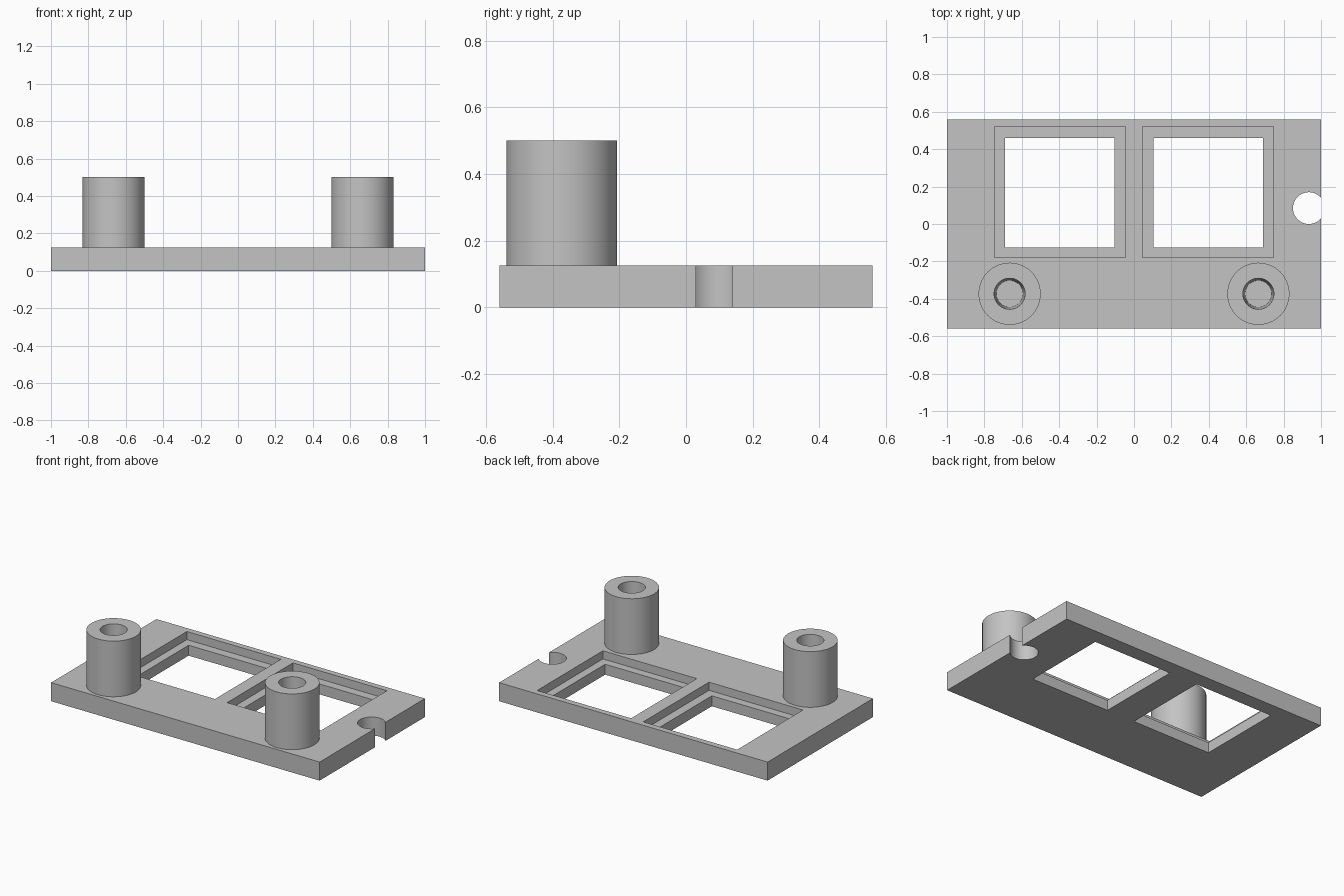
import bpy
import bmesh
import math

if "Cube" in bpy.data.objects:
    bpy.data.objects.remove(bpy.data.objects["Cube"], do_unlink=True)

GREY = (0.55, 0.55, 0.55, 1.0)
grey = bpy.data.materials.new("plain_grey")
grey.use_nodes = True
grey.diffuse_color = GREY
for node in grey.node_tree.nodes:
    if node.type == 'BSDF_PRINCIPLED':
        node.inputs["Base Color"].default_value = GREY

THICK = 0.125      # plate thickness
LEDGE = 0.07       # height of the window ledges
HALF_DEPTH = 0.56
SEGMENTS = 64


def activate(obj):
    bpy.ops.object.select_all(action='DESELECT')
    obj.select_set(True)
    bpy.context.view_layer.objects.active = obj


def box(name, x, y, z):
    """Box spanning the given (low, high) ranges."""
    spans = (x, y, z)
    bpy.ops.mesh.primitive_cube_add(size=1, location=[sum(s) / 2 for s in spans])
    obj = bpy.context.object
    obj.name = name
    obj.scale = [s[1] - s[0] for s in spans]
    bpy.ops.object.transform_apply(location=True, rotation=False, scale=True)
    obj.data.materials.append(grey)
    return obj


def cut(target, cutter):
    """Subtract the cutter from the target and discard it."""
    cutter.hide_render = True
    mod = target.modifiers.new("cut", 'BOOLEAN')
    mod.operation = 'DIFFERENCE'
    mod.solver = 'EXACT'
    mod.object = cutter
    activate(target)
    bpy.ops.object.modifier_apply(modifier=mod.name)
    bpy.data.objects.remove(cutter, do_unlink=True)


def lathe(name, profile, x, y):
    """Spin an (radius, height) profile around a vertical axis."""
    bm = bmesh.new()
    verts = [bm.verts.new((r, 0, z)) for r, z in profile]
    edges = [bm.edges.new(pair) for pair in zip(verts, verts[1:])]
    bmesh.ops.spin(bm, geom=verts + edges, cent=(0, 0, 0), axis=(0, 0, 1),
                   angle=math.tau, steps=SEGMENTS)
    bmesh.ops.remove_doubles(bm, verts=bm.verts, dist=0.0001)
    bmesh.ops.recalc_face_normals(bm, faces=bm.faces)
    mesh = bpy.data.meshes.new(name)
    bm.to_mesh(mesh)
    bm.free()
    mesh.materials.append(grey)
    obj = bpy.data.objects.new(name, mesh)
    obj.location = (x, y, 0)
    bpy.context.collection.objects.link(obj)
    activate(obj)
    bpy.ops.object.shade_smooth_by_angle(angle=math.radians(30))
    return obj


# Base plate with two ledged square windows
plate = box("base_plate", (-1, 1), (-HALF_DEPTH, HALF_DEPTH), (0, THICK))
for side in (-1, 1):
    recess_x = sorted((side * 0.045, side * 0.745))
    window_x = sorted((side * 0.105, side * 0.69))
    cut(plate, box("recess_cutter", recess_x, (-0.18, 0.52), (LEDGE, 0.3)))
    cut(plate, box("window_cutter", window_x, (-0.125, 0.46), (-0.1, 0.3)))

# Round notch breaking through the left edge
bpy.ops.mesh.primitive_cylinder_add(vertices=SEGMENTS, radius=0.085, depth=0.6,
                                    location=(0.935, 0.085, 0))
notch = bpy.context.object
notch.data.materials.append(grey)
cut(plate, notch)
activate(plate)
bpy.ops.object.shade_smooth_by_angle(angle=math.radians(30))

# Two hollow posts with slightly tapered bores, closed below by the plate
post_profile = [(0.166, THICK), (0.166, 0.5), (0.083, 0.5),
                (0.071, THICK + 0.002), (0.0, THICK + 0.002)]
for name, side in (("right_post", -1), ("left_post", 1)):
    lathe(name, post_profile, side * 0.665, -0.373)
